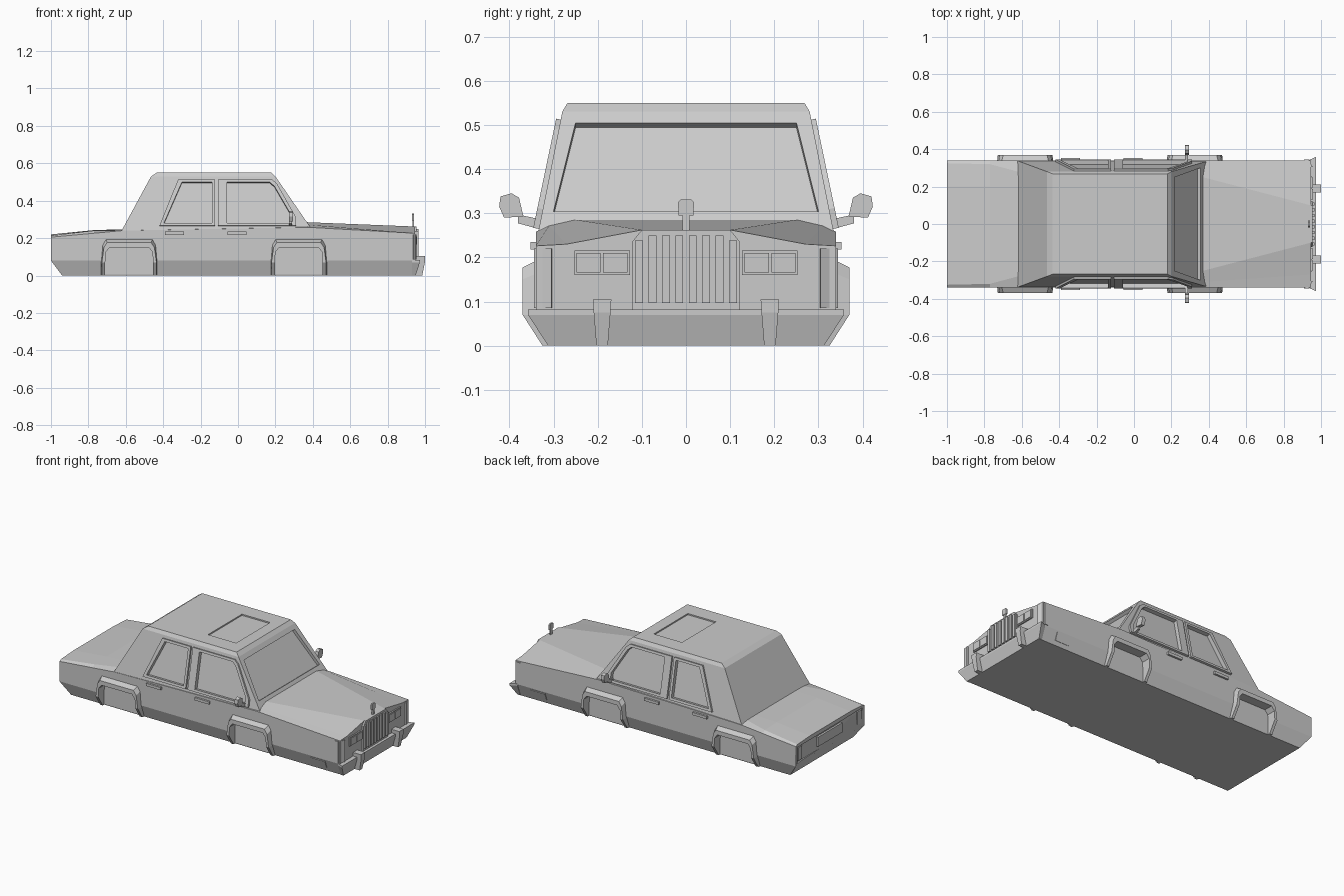
import bpy, bmesh
from mathutils import Vector

if "Cube" in bpy.data.objects:
    bpy.data.objects.remove(bpy.data.objects["Cube"])


def make(name, verts, faces):
    bm = bmesh.new()
    vs = [bm.verts.new(v) for v in verts]
    for f in faces:
        bm.faces.new([vs[i] for i in f])
    bmesh.ops.recalc_face_normals(bm, faces=bm.faces[:])
    me = bpy.data.meshes.new(name)
    bm.to_mesh(me)
    bm.free()
    ob = bpy.data.objects.new(name, me)
    bpy.context.collection.objects.link(ob)
    return ob


def loft(name, loops, caps=True, closed=True):
    n = len(loops[0])
    verts = [p for lp in loops for p in lp]
    faces = []
    for k in range(len(loops) - 1):
        for i in range(n if closed else n - 1):
            j = (i + 1) % n
            faces.append((k*n + i, k*n + j, k*n + n + j, k*n + n + i))
    if caps:
        faces += [tuple(range(n)), tuple(range(len(verts) - n, len(verts)))]
    return make(name, verts, faces)


def slab(name, pts, normal, a, b):
    n = Vector(normal).normalized()
    return loft(name, [[Vector(p) + n*d for p in pts] for d in (a, b)])


def box(name, x, y, z):
    pts = [(x[0], y[0], z[0]), (x[0], y[1], z[0]), (x[0], y[1], z[1]), (x[0], y[0], z[1])]
    return slab(name, pts, (1, 0, 0), 0, x[1] - x[0])


def cut(ob, cutter, keep=False):
    m = ob.modifiers.new("cut", 'BOOLEAN')
    m.operation, m.solver, m.object = 'DIFFERENCE', 'EXACT', cutter
    bpy.context.view_layer.objects.active = ob
    bpy.ops.object.modifier_apply(modifier=m.name)
    if not keep:
        bpy.data.objects.remove(cutter)


# Body: lofted sections (x, bottom x, shoulder z, edge y, edge z, crown y, crown z)
stations = [(-1, -.94, .205, .325, .213, .2, .22), (-.77, -.77, .226, .32, .24, .2, .243),
            (-.62, -.62, .24, .28, .246, .2, .247), (.37, .37, .258, .31, .272, .25, .285),
            (.945, .945, .226, .27, .23, .10, .262)]
loops = []
for x, xb, zs, ye, ze, yc, zc in stations:
    half = [(xb, .31, 0), (x, .34, .08), (x, .34, zs), (x, ye, ze), (x, yc, zc)]
    loops.append(half + [(p[0], -p[1], p[2]) for p in reversed(half)])
body = loft("body", loops)

# Wheel pockets and flared arches
inner = [(.128, 0), (.128, .07), (.125, .125), (.105, .15)]
outer = [(.15, 0), (.15, .07), (.142, .165), (.125, .195)]
face = [(.146, 0), (.146, .07), (.135, .15), (.117, .177)]
full = lambda h: [(-x, z) for x, z in h] + [(x, z) for x, z in reversed(h)]
for cx in (-.582, .325):
    for s in (1, -1):
        hole = [(cx + x, s*.312, z if z else -.05) for x, z in full(inner)]
        cut(body, slab("arch_cutter", hole, (0, s, 0), 0, .2))
        rings = []
        for o, f, i in zip(full(outer), full(face), full(inner)):
            yf = .37 if f[1] > .05 else .325
            yb = .335 if f[1] > .05 else .308
            rings.append([(cx + o[0], s*yb, o[1]), (cx + f[0], s*yf, f[1]),
                          (cx + i[0], s*yf, i[1]), (cx + i[0], s*.309, i[1])])
        loft("wheel_arch", rings)

# Rear panel with lamps and plate
cut(body, box("rear_cutter", (-1.1, -.988), (-.325, .325), (.095, .195)))
box("rear_plate", (-1, -.98), (-.12, .12), (.12, .18))
for s in (1, -1):
    y = sorted((s*.275, s*.312))
    box("tail_lamp", (-.998, -.98), y, (.105, .188))

# Cabin
side_y = lambda z: .335 - (z - .27)*.21
levels = [(.235, -.625, .403, .339), (.53, -.465, .20, .28), (.55, -.435, .178, .268)]
cabin = loft("cabin", [[(a, -y, z), (b, -y, z), (b, y, z), (a, y, z)] for z, a, b, y in levels])
cut(cabin, slab("windscreen_cutter", [(.218, -.25, .505), (.218, .25, .505), (.357, .30, .305),
                                      (.357, -.30, .305)], (.82, 0, .57), -.02, .06))
cut(cabin, box("sunroof_cutter", (-.09, .105), (-.168, .168), (.542, .6)))

# Door frames and recessed side windows
frames = [[(-.42, .265), (-.32, .512), (-.122, .512), (-.122, .265)],
          [(-.108, .265), (-.108, .512), (.182, .512), (.208, .49), (.31, .31), (.31, .265)]]
panes = [[(-.395, .28), (-.30, .497), (-.138, .497), (-.138, .28)],
         [(-.06, .28), (-.06, .497), (.17, .497), (.195, .475), (.285, .32), (.285, .28)]]
for s in (1, -1):
    place = lambda poly: [(x, s*side_y(z), z) for x, z in poly]
    n = (0, s, .21)
    for fr, pane in zip(frames, panes):
        frame = slab("window_frame", place(fr), n, -.005, .01)
        cutter = slab("window_cutter", place(pane), n, -.014, .06)
        cut(frame, cutter, keep=True)
        cut(cabin, cutter)
    # Door handles
    for x in (-.39, -.055):
        box("door_handle", (x, x + .10), sorted((s*.335, s*.352)), (.218, .235))
    # Mirrors
    slab("mirror_arm", [(.28, s*.325, .262), (.28, s*.38, .277), (.28, s*.38, .297),
                        (.28, s*.325, .285)], (1, 0, 0), -.006, .01)
    slab("mirror_head", [(.28, s*.368, .292), (.28, s*.412, .29), (.28, s*.423, .315),
                         (.28, s*.42, .338), (.28, s*.395, .345), (.28, s*.378, .335)],
         (1, 0, 0), -.008, .014)
    # Side marker on the slanted sill
    slab("side_marker", [(x, s*(.31 + z*.375), z) for x, z in
                         ((.74, .025), (.84, .025), (.84, .07), (.74, .07))], (0, s, -.375), -.005, .004)

# Front face: headlamps, corner lamps, bumper guards
for s in (1, -1):
    box("headlamp_frame", (.93, .953), sorted((s*.127, s*.253)), (.16, .216))
    for a, b in ((.132, .188), (.194, .248)):
        box("headlamp", (.94, .957), sorted((s*a, s*b)), (.166, .21))
    slab("corner_lamp", [(.908, s*.33, .085), (.908, s*.344, .085), (.935, s*.344, .085),
                         (.955, s*.305, .085), (.93, s*.30, .085)], (0, 0, 1), 0, .135)
    loft("bumper_guard", [[(.94, s*.19 - w, z), (x, s*.19 - w, z), (x, s*.19 + w, z), (.94, s*.19 + w, z)]
                          for z, x, w in ((0, .985, .013), (.075, 1, .019), (.105, 1, .021))])

# Front bumper
loft("front_bumper", [[(a, -y, z), (b, -y - e, z), (b, y + e, z), (a, y, z)]
                      for z, a, b, y, e in ((0, .93, .95, .312, 0), (.07, .93, .972, .34, .018),
                                            (.082, .93, .972, .34, .018))])

# Grille
slab("grille_shell", [(.93, -.122, .08), (.93, .122, .08), (.93, .122, .235), (.93, .1, .262),
                      (.93, -.1, .262), (.93, -.122, .235)], (1, 0, 0), 0, .025)
for i in range(8):
    y = (i - 3.5)*.0305
    box("grille_bar", (.945, .964), (y - .009, y + .009), (.097, .25 if abs(y) < .1 else .238))

# Hood ornament
box("ornament_stem", (.932, .940), (-.008, .008), (.255, .30))
slab("ornament_head", [(.936, y, z) for y, z in ((-.017, .295), (.017, .295), (.018, .325), (.012, .331),
                                                 (-.012, .331), (-.018, .325))], (1, 0, 0), -.005, .005)
